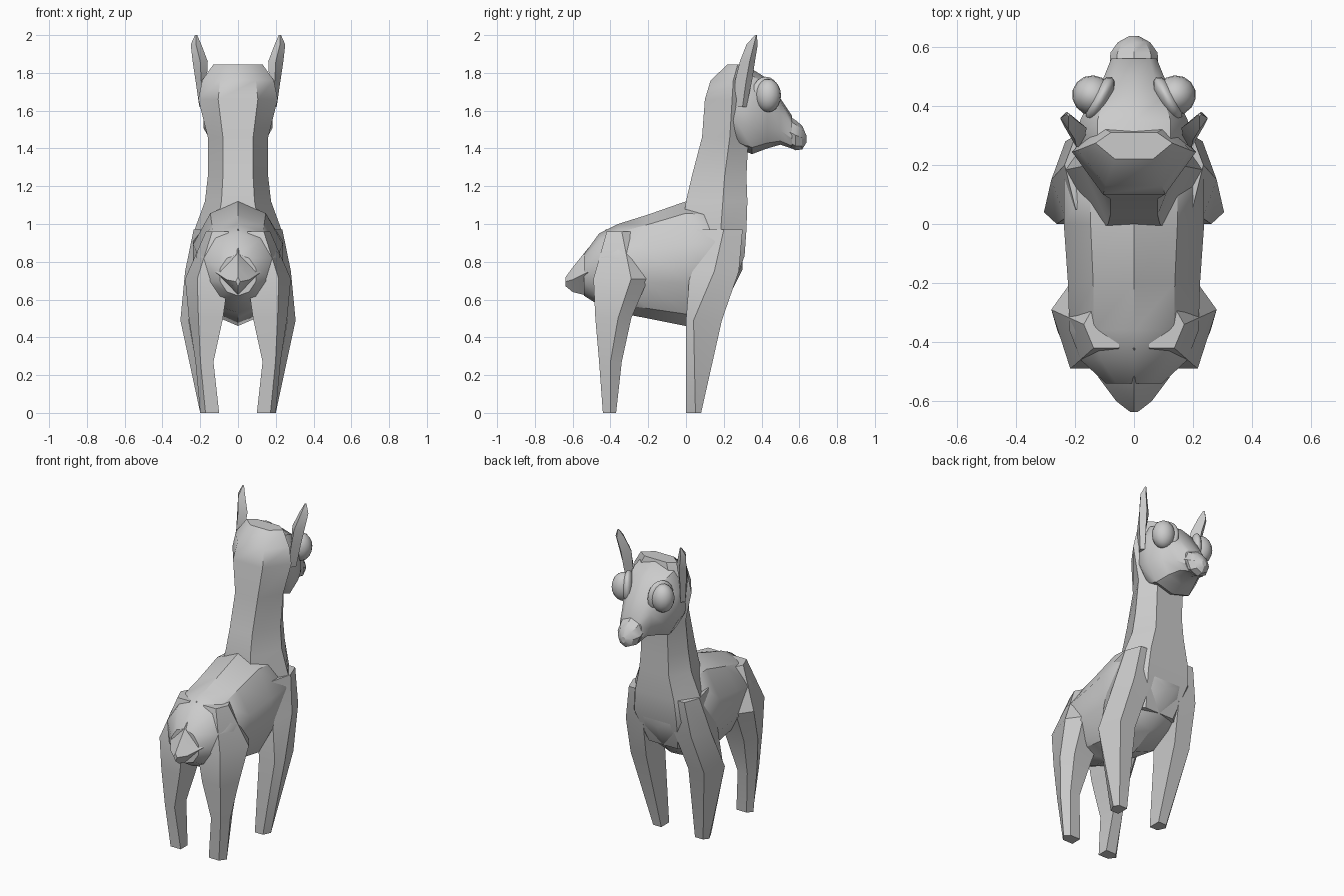
import bpy, bmesh, math
from math import sin, cos, pi, radians
from mathutils import Vector

cube = bpy.data.objects.get("Cube")
if cube:
    bpy.data.objects.remove(cube, do_unlink=True)

grey = bpy.data.materials.new("pale grey")
grey.use_nodes = True
grey.diffuse_color = (0.6, 0.6, 0.6, 1)
grey.node_tree.nodes["Principled BSDF"].inputs["Base Color"].default_value = (0.6, 0.6, 0.6, 1)


def finish(bm, name, angle):
    bmesh.ops.recalc_face_normals(bm, faces=bm.faces)
    mesh = bpy.data.meshes.new(name)
    bm.to_mesh(mesh)
    bm.free()
    mesh.materials.append(grey)
    obj = bpy.data.objects.new(name, mesh)
    bpy.context.collection.objects.link(obj)
    bpy.ops.object.select_all(action="DESELECT")
    obj.select_set(True)
    bpy.context.view_layer.objects.active = obj
    bpy.ops.object.shade_smooth_by_angle(angle=radians(angle))
    return obj


def loft(name, rings, angle=35):
    """Skin a list of equal-length point rings and cap both ends."""
    bm = bmesh.new()
    loops = [[bm.verts.new(p) for p in ring] for ring in rings]
    for a, b in zip(loops, loops[1:]):
        for i in range(len(a)):
            j = (i + 1) % len(a)
            bm.faces.new((a[i], a[j], b[j], b[i]))
    bm.faces.new(loops[0])
    bm.faces.new(loops[-1])
    return finish(bm, name, angle)


def oval(y, low, high, half, n=10, power=1.0):
    """Upright oval section; a power below one makes it squarer."""
    pts = []
    for k in range(n):
        s, c = sin(2 * pi * k / n), cos(2 * pi * k / n)
        s = math.copysign(abs(s) ** power, s)
        c = math.copysign(abs(c) ** power, c)
        pts.append((half * s, y, (low + high) / 2 + (high - low) / 2 * c))
    return pts


def neck_ring(z, back, front, half):
    """Level hexagon with its corners forward of the middle."""
    right = [(0.5, 0), (1, 0.6), (0.6, 1)]
    pts = right + [(-u, v) for u, v in reversed(right)]
    return [(u * half, back + v * (front - back), z) for u, v in pts]


def leg_ring(side, z, inner, outer, back, front, ridge):
    """Level pentagon with a ridge down the outside."""
    mid = inner + 0.72 * (outer - inner)
    pts = [(outer, ridge), (mid, front), (inner, front), (inner, back), (mid, back)]
    return [(side * x, y, z) for x, y in pts]


# Trunk: rear, low edge, high edge, half width
loft("body", [oval(*r) for r in (
    (-0.54, 0.62, 0.84, 0.10), (-0.46, 0.57, 0.95, 0.19),
    (-0.36, 0.53, 1.00, 0.23), (-0.20, 0.50, 1.05, 0.235),
    (0.00, 0.46, 1.12, 0.25), (0.15, 0.54, 1.10, 0.25),
    (0.23, 0.62, 1.00, 0.23), (0.30, 0.76, 0.98, 0.13))])

# Chest and neck up to the back of the skull
loft("neck", [neck_ring(*r) for r in (
    (0.62, 0.08, 0.23, 0.17), (0.83, 0.00, 0.31, 0.25),
    (0.97, -0.02, 0.32, 0.23), (1.12, 0.00, 0.325, 0.175),
    (1.25, 0.03, 0.32, 0.16), (1.46, 0.085, 0.33, 0.16),
    (1.66, 0.10, 0.34, 0.21), (1.76, 0.13, 0.33, 0.19),
    (1.845, 0.22, 0.31, 0.13))], 40)

# Head tapering into the muzzle
loft("head", [oval(*r, power=0.8) for r in (
    (0.20, 1.48, 1.82, 0.15), (0.27, 1.40, 1.845, 0.19),
    (0.35, 1.37, 1.82, 0.19), (0.43, 1.40, 1.77, 0.15),
    (0.50, 1.42, 1.665, 0.105), (0.56, 1.40, 1.575, 0.08))])
loft("nose", [oval(*r, n=8) for r in (
    (0.54, 1.41, 1.575, 0.082), (0.58, 1.39, 1.55, 0.08),
    (0.615, 1.395, 1.52, 0.055), (0.637, 1.43, 1.47, 0.015))], 25)

# Short pointed tail
loft("tail", [oval(*r, n=4) for r in (
    (-0.42, 0.66, 0.975, 0.10), (-0.52, 0.62, 0.87, 0.12),
    (-0.60, 0.64, 0.77, 0.06), (-0.637, 0.67, 0.72, 0.012))], 25)

front_leg = ((0.00, 0.12, 0.20, 0.00, 0.08, 0.05), (0.49, 0.15, 0.305, 0.00, 0.19, 0.04),
             (0.75, 0.11, 0.28, 0.02, 0.28, 0.15), (0.97, 0.10, 0.235, 0.05, 0.30, 0.20))
hind_leg = ((0.00, 0.10, 0.20, -0.44, -0.37, -0.40), (0.27, 0.13, 0.225, -0.46, -0.34, -0.40),
            (0.50, 0.08, 0.26, -0.48, -0.29, -0.36), (0.71, 0.05, 0.28, -0.49, -0.20, -0.29),
            (0.96, 0.05, 0.17, -0.42, -0.28, -0.34))

for side, word in ((1, "left"), (-1, "right")):
    loft(word + "_front_leg", [leg_ring(side, *r) for r in front_leg], 25)
    loft(word + "_hind_leg", [leg_ring(side, *r) for r in hind_leg], 25)

    # Ear: outer, front, inner and back corners rising to a tip
    ear = []
    for z, x, y, wide, deep in ((1.62, 0.18, 0.29, 0.025, 0.03), (1.76, 0.195, 0.305, 0.03, 0.045),
                                (1.86, 0.20, 0.325, 0.04, 0.04), (1.95, 0.222, 0.35, 0.028, 0.03),
                                (2.00, 0.222, 0.37, 0.006, 0.005)):
        ear.append([(side * (x + wide), y + 0.3 * deep, z), (side * (x + 0.2 * wide), y + deep, z),
                    (side * (x - wide), y, z), (side * x, y - deep, z)])
    loft(word + "_ear", ear, 25)

    # Bulging eye with a flat lid ring behind it
    for part, size, shift in (("eye", (0.07, 0.068, 0.088), 0.0),
                              ("eyelid", (0.035, 0.085, 0.10), -0.025)):
        bm = bmesh.new()
        bmesh.ops.create_uvsphere(bm, u_segments=14, v_segments=10, radius=1)
        for v in bm.verts:
            p = Vector((v.co.x * size[0], v.co.y * size[1], v.co.z * size[2]))
            turn = radians(28)
            x = p.x * cos(turn) - p.y * sin(turn) + 0.14 + shift
            y = p.x * sin(turn) + p.y * cos(turn) + 0.435 + shift * 0.5
            v.co = (side * x, y, p.z + 1.68)
        finish(bm, word + "_" + part, 60)
